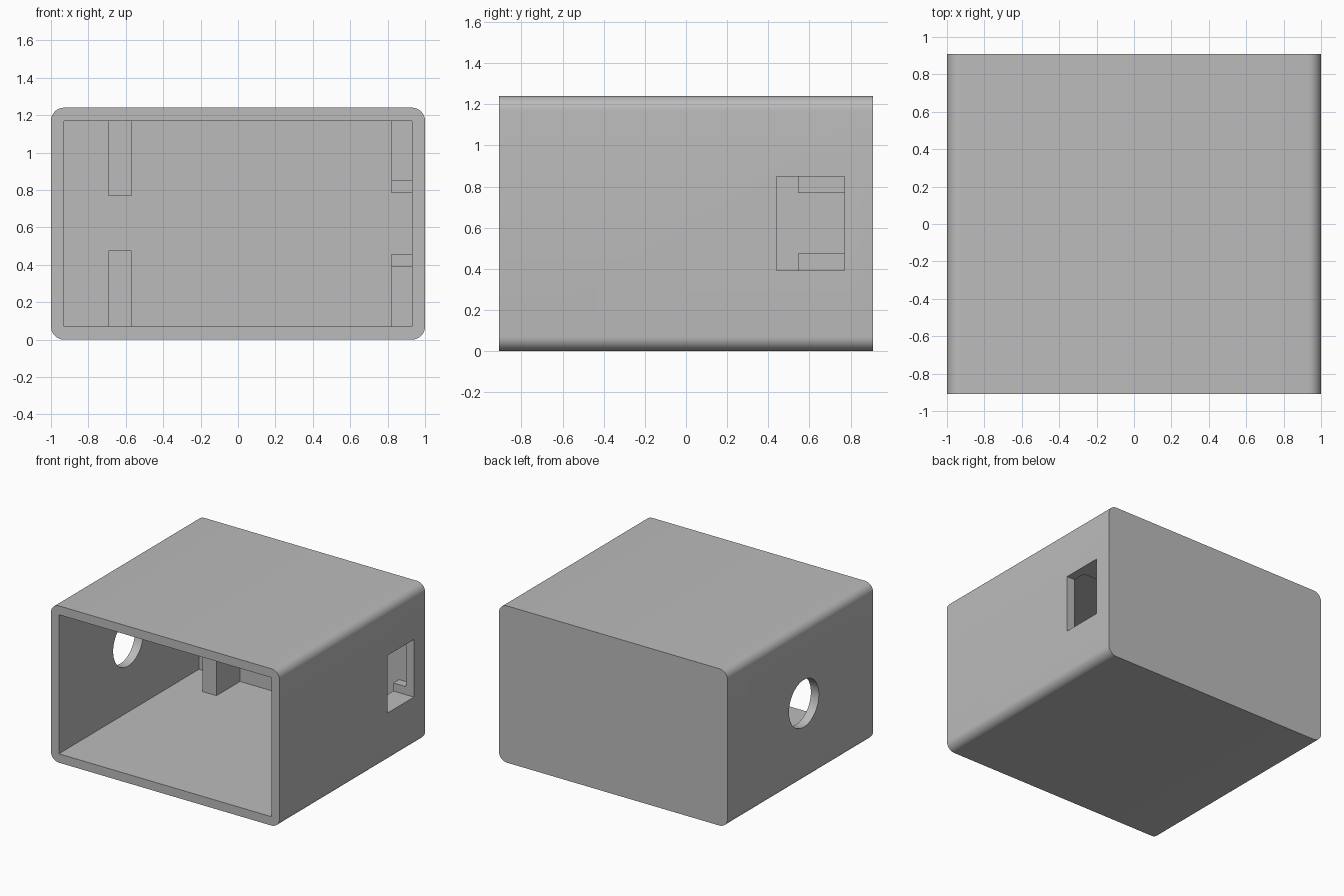
import bpy, bmesh, math
from mathutils import Vector

if "Cube" in bpy.data.objects:
    bpy.data.objects.remove(bpy.data.objects["Cube"], do_unlink=True)

# Main dimensions
HX, HY, H = 1.0, 0.91, 1.24
WALL, RADIUS = 0.07, 0.07
MID = H / 2
BACK = HY - WALL
BOSS_FRONT = 0.545

grey = bpy.data.materials.new("plain grey")
grey.use_nodes = True
colour = (0.5, 0.5, 0.5, 1)
grey.diffuse_color = colour
grey.node_tree.nodes["Principled BSDF"].inputs["Base Color"].default_value = colour


def add_object(name, bm):
    bmesh.ops.recalc_face_normals(bm, faces=bm.faces)
    mesh = bpy.data.meshes.new(name)
    bm.to_mesh(mesh)
    bm.free()
    mesh.materials.append(grey)
    ob = bpy.data.objects.new(name, mesh)
    bpy.context.collection.objects.link(ob)
    return ob


def box(name, low, high):
    bm = bmesh.new()
    bmesh.ops.create_cube(bm, size=1)
    low, high = Vector(low), Vector(high)
    for v in bm.verts:
        v.co = (low + high) / 2 + v.co * (high - low)
    return add_object(name, bm)


def select_only(ob):
    bpy.ops.object.select_all(action="DESELECT")
    ob.select_set(True)
    bpy.context.view_layer.objects.active = ob


def cut(ob, cutter):
    cutter.hide_render = True
    select_only(ob)
    mod = ob.modifiers.new("cut", "BOOLEAN")
    mod.operation = "DIFFERENCE"
    mod.solver = "EXACT"
    mod.object = cutter
    bpy.ops.object.modifier_apply(modifier=mod.name)


# Enclosure: rounded profile extruded front to back
bm = bmesh.new()
corners = [(1, 1), (-1, 1), (-1, -1), (1, -1)]
steps = 8
ring = []
for i, (sx, sz) in enumerate(corners):
    for k in range(steps + 1):
        a = (i + k / steps) * math.pi / 2
        ring.append(bm.verts.new((sx * (HX - RADIUS) + RADIUS * math.cos(a), -HY,
                                  MID + sz * (MID - RADIUS) + RADIUS * math.sin(a))))
face = bm.faces.new(ring)
out = bmesh.ops.extrude_face_region(bm, geom=[face])
bmesh.ops.translate(bm, vec=(0, 2 * HY, 0),
                    verts=[g for g in out["geom"] if isinstance(g, bmesh.types.BMVert)])
enclosure = add_object("enclosure", bm)

# Cutters: cavity open at the front, window on one side, round hole on the other
cavity = box("cavity_cutter", (WALL - HX, -HY - 0.1, WALL), (HX - WALL, BACK, H - WALL))
window = box("window_cutter", (0.7, 0.44, 0.393), (1.1, 0.77, 0.848))
bpy.ops.mesh.primitive_cylinder_add(vertices=64, radius=0.187, depth=0.3,
                                    location=(-HX, -0.045, MID),
                                    rotation=(0, math.pi / 2, 0))
hole = bpy.context.object
hole.name = "round_hole_cutter"
for cutter in (cavity, window, hole):
    cut(enclosure, cutter)

# Interior posts and window-side ribs, one set on the floor and one on the ceiling
parts = [enclosure]
for side, post_z, rib_z in (("lower", (WALL, 0.475), (WALL, 0.457)),
                            ("upper", (0.768, H - WALL), (0.785, H - WALL))):
    post = box(side + "_post", (-0.692, BOSS_FRONT, post_z[0]), (-0.57, BACK, post_z[1]))
    rib = box(side + "_rib", (0.82, BOSS_FRONT, rib_z[0]), (HX - WALL, BACK, rib_z[1]))
    cut(rib, window)
    parts += [post, rib]

for cutter in (cavity, window, hole):
    bpy.data.objects.remove(cutter, do_unlink=True)

for ob in parts:
    select_only(ob)
    bpy.ops.object.shade_smooth_by_angle(angle=math.radians(30))
